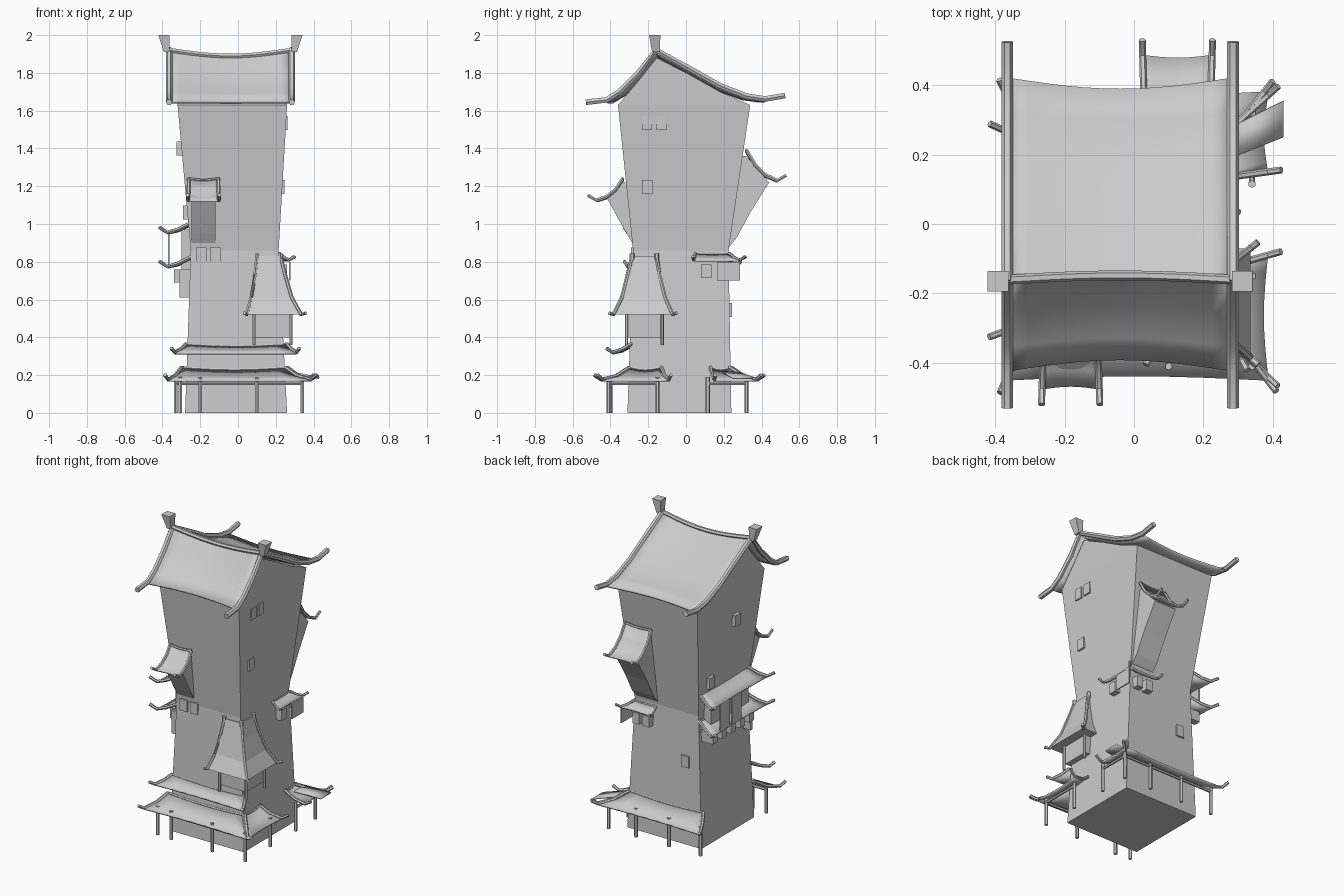
import bpy, bmesh, math
from mathutils import Vector

cube = bpy.data.objects.get("Cube")
if cube:
    bpy.data.objects.remove(cube, do_unlink=True)

grey = bpy.data.materials.new("plain grey")
grey.use_nodes = True
grey.diffuse_color = (0.6, 0.6, 0.6, 1)
grey.node_tree.nodes["Principled BSDF"].inputs["Base Color"].default_value = (0.6, 0.6, 0.6, 1)


def add(name, bm, smooth=False, thickness=0):
    bmesh.ops.recalc_face_normals(bm, faces=bm.faces)
    mesh = bpy.data.meshes.new(name)
    bm.to_mesh(mesh)
    bm.free()
    mesh.materials.append(grey)
    ob = bpy.data.objects.new(name, mesh)
    bpy.context.collection.objects.link(ob)
    if thickness:
        mod = ob.modifiers.new("thickness", 'SOLIDIFY')
        mod.thickness = thickness
        mod.offset = 0
    if smooth:
        bpy.ops.object.select_all(action='DESELECT')
        ob.select_set(True)
        bpy.context.view_layer.objects.active = ob
        bpy.ops.object.shade_smooth_by_angle(angle=math.radians(35))
    return ob


def place(side, a, out, z):
    """Along a wall, outwards from it, and up."""
    return Vector({'front': (a, -out, z), 'back': (a, out, z),
                   'right': (out, a, z), 'left': (-out, a, z)}[side])


def loft(name, rings, caps=True, smooth=False):
    """Join equal-length rings of points with quads."""
    bm = bmesh.new()
    rows = [[bm.verts.new(p) for p in ring] for ring in rings]
    n = len(rows[0])
    for lo, hi in zip(rows, rows[1:]):
        for i in range(n):
            bm.faces.new((lo[i], lo[(i + 1) % n], hi[(i + 1) % n], hi[i]))
    if caps:
        bm.faces.new(rows[0])
        bm.faces.new(rows[-1])
    return add(name, bm, smooth)


def rect(x0, x1, y0, y1, z):
    return [Vector(p) for p in ((x0, y0, z), (x1, y0, z), (x1, y1, z), (x0, y1, z))]


def box(name, x0, x1, y0, y1, z0, z1):
    return loft(name, [rect(x0, x1, y0, y1, z0), rect(x0, x1, y0, y1, z1)])


def wall_box(name, side, a0, a1, o0, o1, z0, z1):
    p, q = place(side, a0, o0, z0), place(side, a1, o1, z1)
    return box(name, min(p.x, q.x), max(p.x, q.x), min(p.y, q.y), max(p.y, q.y), z0, z1)


def beam(name, points, r=0.012, sides=6):
    """Round timber through a few points."""
    pts = [Vector(p) for p in points]
    rings = []
    for i, p in enumerate(pts):
        d = (pts[min(i + 1, len(pts) - 1)] - pts[max(i - 1, 0)]).normalized()
        u = d.cross(Vector((0, 0, 1)) if abs(d.z) < 0.95 else Vector((1, 0, 0))).normalized()
        v = d.cross(u)
        rings.append([p + r * (u * math.cos(t) + v * math.sin(t))
                      for t in (math.tau * k / sides for k in range(sides))])
    return loft(name, rings, smooth=True)


def sheet(name, rows, thickness=0.01):
    bm = bmesh.new()
    vs = [[bm.verts.new(p) for p in row] for row in rows]
    for lo, hi in zip(vs, vs[1:]):
        for i in range(len(lo) - 1):
            bm.faces.new((lo[i], lo[i + 1], hi[i + 1], hi[i]))
    return add(name, bm, True, thickness)


def eave(name, side, inner, outer, profile, sag=0.012, flick=0.04, r=0.01):
    """Curved lean-to roof: profile of (out, z) swept along a wall, with end beams."""
    n, rows, ends = 8, [], ([], [])
    for k, (out, z) in enumerate(profile):
        t = k / (len(profile) - 1)
        a0, a1 = (inner[i] + (outer[i] - inner[i]) * t for i in (0, 1))
        rows.append([place(side, a0 + (a1 - a0) * i / n, out - sag * t * math.sin(math.pi * i / n),
                           z - sag * (1 - t) * math.sin(math.pi * i / n)) for i in range(n + 1)])
        for e, a in zip(ends, (a0, a1)):
            e.append(place(side, a, out, z + r * 0.6))
    sheet(name, rows)
    for e in ends:
        d = e[-1] - e[-2]
        d.z = 0
        e.append(e[-1] + d.normalized() * flick + Vector((0, 0, flick * 0.6)))
        beam(name + "_beam", e, r)
    beam(name + "_ridge", [p + Vector((0, 0, r * 0.5)) for p in rows[0]], r * 0.8)


# Tower body, pinched at the waist, with gable top
loft("tower_body", [rect(-0.28, 0.26, -0.31, 0.24, 0), rect(-0.25, 0.215, -0.28, 0.225, 0.86),
                    rect(-0.32, 0.26, -0.36, 0.34, 1.63)])
gable = [(-0.36, 1.63), (-0.25, 1.76), (-0.155, 1.88), (0.02, 1.79), (0.18, 1.70), (0.34, 1.63)]
loft("gable_wall", [[Vector((x, y, z)) for y, z in gable] for x in (-0.32, 0.26)])

# Main saddle roof
slope = [(-0.42, 1.645), (-0.35, 1.69), (-0.25, 1.79), (-0.16, 1.91),
         (0.02, 1.81), (0.18, 1.72), (0.32, 1.665), (0.42, 1.65)]
rows = []
for y, z in slope:
    row = []
    for i in range(13):
        dip = math.sin(math.pi * i / 12)
        row.append(Vector((-0.36 + 0.64 * i / 12, y * (1 - 0.075 * dip),
                           z - 0.03 * dip * (z - 1.645) / 0.26)))
    rows.append(row)
sheet("main_roof", rows, 0.014)
beam("main_ridge", [p + Vector((0, 0, 0.01)) for p in rows[3]], 0.014)
for x, s in ((-0.365, -1), (0.285, 1)):
    up = Vector((x, 0, 0.012))
    mid = [up + Vector((0, y, z)) for y, z in slope]
    beam("verge_beam", [(x, -0.53, 1.645)] + mid + [(x, 0.525, 1.68)], 0.017)
    c = x + s * 0.012
    loft("ridge_finial", [rect(c - 0.015, c + 0.015, -0.18, -0.14, 1.91),
                          rect(c + s * 0.015 - 0.03, c + s * 0.015 + 0.03, -0.195, -0.135, 2.0)])

# Bay windows swelling out of the front and back walls
for side, a, b, prof, roof in (
        ('front', -0.245, -0.12, [(0.285, 0.9), (0.315, 0.95), (0.36, 1.03), (0.42, 1.14), (0.335, 1.22)],
         [(0.335, 1.235), (0.37, 1.18), (0.42, 1.14), (0.475, 1.12)]),
        ('back', 0.045, 0.205, [(0.23, 0.88), (0.27, 0.93), (0.34, 1.06), (0.44, 1.22), (0.32, 1.36)],
         [(0.32, 1.385), (0.365, 1.31), (0.42, 1.255), (0.485, 1.225)])):
    foot = [(0.24, prof[-1][1]), (0.22, prof[0][1])]
    loft(side + "_bay", [[place(side, t, o, z) for o, z in prof + foot] for t in (a, b)])
    eave(side + "_bay_roof", side, (a - 0.015, b + 0.015), (a - 0.02, b + 0.02), roof, 0.008, 0.045, 0.01)

# Corner turret with flared pyramid roof
box("turret_room", 0.09, 0.275, -0.31, -0.125, 0.40, 0.56)
rings = [rect(0.10, 0.225, -0.285, -0.155, 0.83), rect(0.09, 0.25, -0.31, -0.14, 0.73),
         rect(0.07, 0.285, -0.34, -0.11, 0.61), rect(0.045, 0.335, -0.385, -0.07, 0.52)]
loft("turret_roof", rings)
for i in range(4):
    path = [ring[i] for ring in rings]
    out = path[-1] - path[-2]
    out.z = 0
    beam("turret_hip", path + [path[-1] + out * 0.45 + Vector((0, 0, 0.008))], 0.01)
    beam("turret_knob", [path[0] - Vector((0, 0, 0.02)), path[0] + Vector((0, 0, 0.015))], 0.013)
for x in (0.085, 0.28):
    for y in (-0.315, -0.125):
        beam("turret_post", [(x, y, 0.36), (x, y, 0.56)], 0.009)

# Porch roofs around the base
eave("upper_front_skirt", 'front', (-0.275, 0.26), (-0.335, 0.31),
     [(0.29, 0.36), (0.34, 0.33), (0.39, 0.315)], 0.01, 0.035)
low = [(0, 0.235), (0.07, 0.19), (0.15, 0.17)]
eave("front_porch_roof", 'front', (-0.30, 0.26), (-0.37, 0.385), [(0.30 + o, z) for o, z in low])
eave("right_porch_roof", 'right', (-0.30, -0.13), (-0.44, -0.09), [(0.25 + o * 0.9, z) for o, z in low])
eave("back_porch_roof", 'back', (-0.29, 0.25), (-0.37, 0.375), [(0.23 + o, z) for o, z in low])
eave("right_back_porch_roof", 'right', (0.13, 0.24), (0.15, 0.37), [(0.25 + o * 0.9, z) for o, z in low])
sheet("loose_roof_panel", [[Vector((0.28, 0.19, 0.215)), Vector((0.28, 0.28, 0.215))],
                           [Vector((0.43, 0.25, 0.185)), Vector((0.43, 0.355, 0.185))]])

# Porch posts and rails
posts = [(-0.305, -0.40), (-0.2, -0.41), (0.1, -0.41), (0.34, -0.41), (0.34, -0.15),
         (-0.33, 0.32), (-0.1, 0.32), (0.14, 0.32), (0.34, 0.32), (0.34, 0.115)]
for x, y in posts:
    beam("porch_post", [(x, y, 0), (x, y, 0.19)], 0.011)
for a, b in ((0, 3), (3, 4), (5, 8), (8, 9)):
    beam("porch_rail", [(*posts[a], 0.155), (*posts[b], 0.155)], 0.009)

# Two balcony eaves on the left wall, with corbels and hanging panels
for z in (1.0, 0.82):
    eave("left_balcony_roof", 'left', (-0.27, 0.22), (-0.31, 0.27),
         [(0.25, z), (0.32, z - 0.035), (0.375, z - 0.05)], 0.008, 0.045)
wall_box("balcony_wall", 'left', -0.22, 0.17, 0.24, 0.30, 0.76, 0.97)
for i in range(5):
    a = -0.22 + 0.095 * i
    wall_box("balcony_corbel", 'left', a, a + 0.045, 0.24, 0.34, 0.69, 0.76)
for a in (-0.05, 0.07):
    wall_box("hanging_panel", 'left', a, a + 0.1, 0.362, 0.37, 0.77, 0.95)
wall_box("balcony_brace", 'left', -0.25, -0.23, 0.25, 0.31, 0.61, 0.76)

# Small canopy around the back right corner
eave("corner_canopy_right", 'right', (0.05, 0.23), (0.04, 0.29),
     [(0.215, 0.84), (0.25, 0.815), (0.275, 0.805)], 0.004, 0.03, 0.008)
eave("corner_canopy_back", 'back', (0.06, 0.22), (0.05, 0.275),
     [(0.225, 0.84), (0.26, 0.815), (0.29, 0.805)], 0.004, 0.03, 0.008)
wall_box("canopy_box", 'right', 0.08, 0.135, 0.2, 0.26, 0.715, 0.785)
wall_box("canopy_panel", 'right', 0.165, 0.285, 0.27, 0.278, 0.7, 0.8)
wall_box("canopy_box", 'back', 0.08, 0.13, 0.2, 0.27, 0.715, 0.785)
wall_box("canopy_box", 'back', 0.155, 0.2, 0.2, 0.27, 0.715, 0.785)

# Window plates, each standing slightly proud of its wall
for side, a, z, out in (('front', -0.195, 0.838, 0.29), ('front', -0.12, 0.838, 0.29),
                        ('right', -0.207, 1.535, 0.262), ('right', -0.13, 1.535, 0.262),
                        ('right', -0.205, 1.195, 0.245), ('back', -0.16, 0.545, 0.243),
                        ('left', -0.08, 1.4, 0.325), ('left', 0.14, 1.06, 0.29)):
    wall_box("window", side, a - 0.027, a + 0.027, out - 0.03, out, z - 0.037, z + 0.037)
